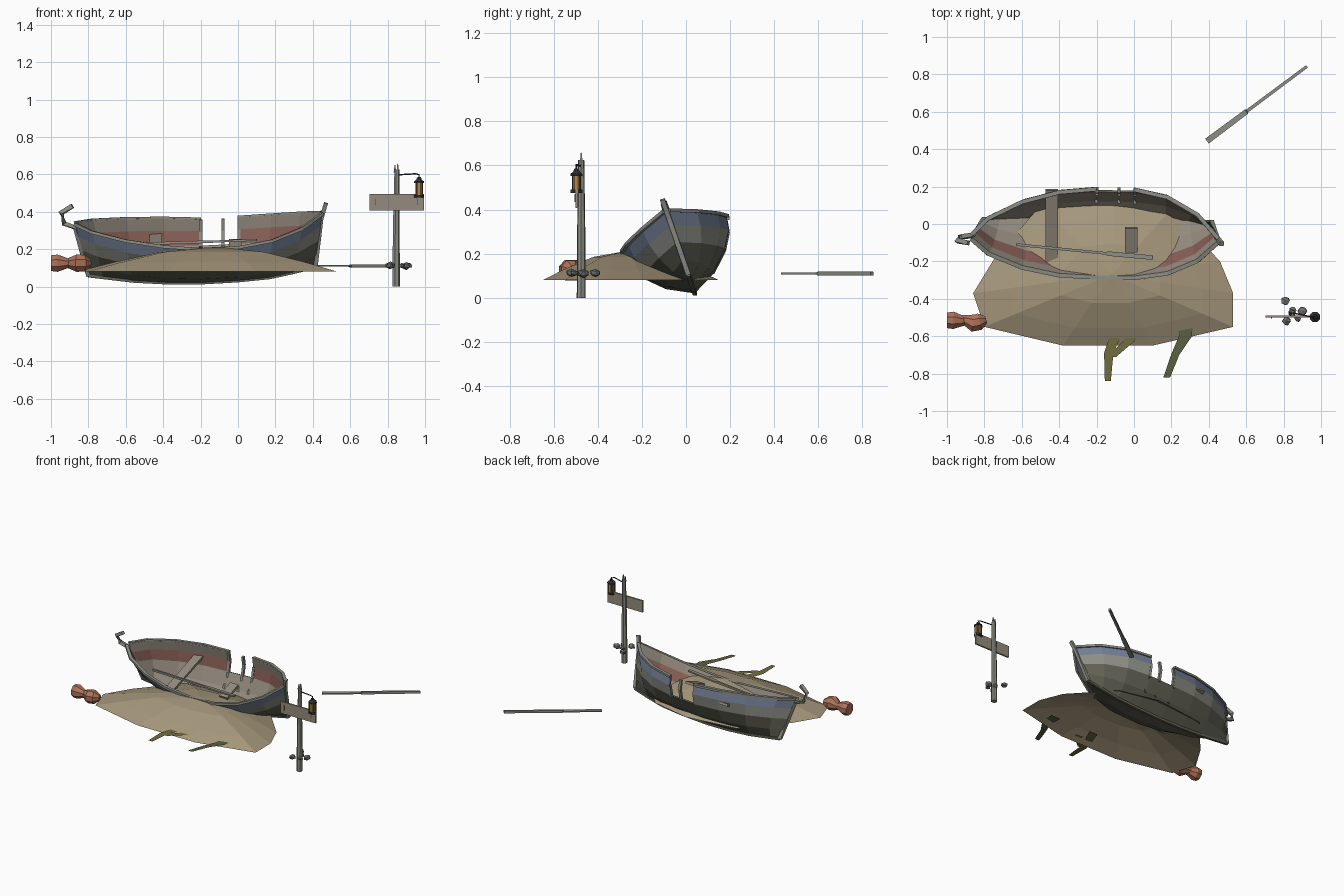
import bpy, bmesh, math, random
from mathutils import Vector, Matrix

if "Cube" in bpy.data.objects:
    bpy.data.objects.remove(bpy.data.objects["Cube"])

random.seed(4)
ROLL = math.radians(19)


def material(name, r, g, b):
    m = bpy.data.materials.new(name)
    m.diffuse_color = (r, g, b, 1)
    m.use_nodes = True
    m.node_tree.nodes["Principled BSDF"].inputs["Base Color"].default_value = m.diffuse_color
    return m


BLUE = material("faded_blue", .17, .21, .30)
GREY = material("grey_wood", .27, .27, .24)
OLIVE = material("dark_hull", .12, .12, .09)
TAN = material("pale_wood", .30, .26, .21)
RED = material("faded_red", .24, .11, .09)
SAND = material("sand", .38, .31, .20)
CLAY = material("clay", .42, .17, .10)
KELP = material("kelp_green", .10, .12, .05)
KELP2 = material("kelp_brown", .17, .15, .05)
IRON = material("iron", .03, .03, .035)
GLASS = material("amber_glass", .45, .25, .07)
STONE = material("stone", .17, .17, .16)


def finish(name, bm, *mats):
    me = bpy.data.meshes.new(name)
    bm.to_mesh(me)
    bm.free()
    ob = bpy.data.objects.new(name, me)
    bpy.context.collection.objects.link(ob)
    for m in mats:
        me.materials.append(m)
    return ob


def sweep(name, pts, radii, sides, mat):
    """Closed faceted bar along pts; each radius is a number or (side, up) half sizes."""
    pts = [Vector(p) for p in pts]
    if not isinstance(radii, list):
        radii = [radii] * len(pts)
    bm, rings = bmesh.new(), []
    k = math.sqrt(2) if sides == 4 else 1
    for i, p in enumerate(pts):
        d = (pts[min(i + 1, len(pts) - 1)] - pts[max(i - 1, 0)]).normalized()
        side = d.cross(Vector((0, 0, 1)) if abs(d.z) < .9 else Vector((0, 1, 0))).normalized()
        up = side.cross(d)
        a, b = radii[i] if isinstance(radii[i], tuple) else (radii[i], radii[i])
        angs = [2 * math.pi * (j + .5) / sides for j in range(sides)]
        rings.append([bm.verts.new(p + side * a * k * math.cos(t) + up * b * k * math.sin(t)) for t in angs])
    for r0, r1 in zip(rings, rings[1:]):
        for j in range(sides):
            n = (j + 1) % sides
            bm.faces.new((r0[j], r0[n], r1[n], r1[j]))
    bm.faces.new(rings[0])
    bm.faces.new(rings[-1])
    bmesh.ops.recalc_face_normals(bm, faces=bm.faces[:])
    return finish(name, bm, mat)


def boat(x, v, w):
    """Boat coordinates (along, across, up) to the tilted position in the world."""
    c, s = math.cos(ROLL), math.sin(ROLL)
    return Vector((x, .04 + v * c - w * s, .02 + v * s + w * c))


# Hull stations: sheer x, keel x, half beam, sheer height, keel height
STATIONS = [(-.87, -.80, .012, .335, .04), (-.78, -.72, .10, .32, .03), (-.6, -.56, .185, .30, .01),
            (-.4, -.38, .235, .285, 0), (-.2, -.2, .25, .275, 0), (0, 0, .25, .285, .012),
            (.18, .17, .215, .31, .03), (.34, .30, .13, .35, .06), (.45, .415, .012, .395, .09)]
PROFILE = [(0, 0), (.47, .22), (.79, .5), (.96, .76), (1, 1)]


def hull_point(st, j, inset=0):
    xs, xk, b, ws, wk = st
    f, h = PROFILE[abs(j)]
    v = max(b * f - inset, 0)
    return boat(xk + (xs - xk) * h, math.copysign(v, j), wk + (ws - wk) * h)


# Hull: one strip per plank, upper planks missing in the broken stretch
bm = bmesh.new()
grid = [[bm.verts.new(hull_point(s, j)) for j in range(-4, 5)] for s in STATIONS]
for i in range(len(STATIONS) - 1):
    for j in range(8):
        if i == 4 and j >= 6:
            continue
        f = bm.faces.new((grid[i][j], grid[i][j + 1], grid[i + 1][j + 1], grid[i + 1][j]))
        plank = j - 4 if j >= 4 else 3 - j
        f.material_index = (2, 2, 1, 0)[plank]
hull = finish("hull", bm, BLUE, GREY, OLIVE, TAN, RED, TAN)
mod = hull.modifiers.new("planking", "SOLIDIFY")
mod.thickness = .012
mod.offset = -1
mod.material_offset = 3

# Rails, ribs, keel and end posts
for name, j, part in (("port_rail", -4, STATIONS), ("starboard_rail_aft", 4, STATIONS[:5]),
                      ("starboard_rail_fore", 4, STATIONS[5:])):
    sweep(name, [hull_point(s, j) for s in part], (.011, .008), 4, GREY)
for n, x, top in (("a", -.2, 4), ("b", -.08, 4), ("c", .005, 3)):
    t = (x + .2) / .2
    st = [a + (b - a) * t for a, b in zip(STATIONS[4], STATIONS[5])]
    sweep("rib_" + n, [hull_point(st, j, .012) for j in range(1, top + 1)], .009, 4, GREY)
sweep("keel", [boat(s[1], 0, s[4]) for s in STATIONS], .009, 4, OLIVE)
sweep("curled_post", [boat(-.80, 0, .04), boat(-.865, 0, .31), boat(-.93, 0, .335),
                      boat(-.945, 0, .395), boat(-.885, 0, .435)], .012, 4, GREY)
sweep("straight_post", [boat(.415, 0, .09), boat(.445, 0, .36), boat(.47, 0, .45)], .011, 4, GREY)

# Seats and the oar left in the boat
sweep("seat", [boat(-.44, -.225, .2), boat(-.44, .22, .2)], (.033, .009), 4, TAN)
sweep("broken_seat", [(-.015, -.15, .195), (-.015, -.02, .245)], (.033, .009), 4, TAN)
sweep("boat_oar", [(-.63, -.11, .225), (-.15, -.157, .24), (-.14, -.158, .24), (.1, -.18, .25)],
      [.007, .007, (.012, .006), (.012, .005)], 4, GREY)

# Sand bank: open faceted shell falling away from its crest
RIM = [(-.86, -.37), (-.8, -.55), (-.38, -.65), (.1, -.65), (.53, -.55), (.53, -.37),
       (.46, -.2), (.2, .08), (-.1, .15), (-.5, .1), (-.75, -.19)]
crest = Vector((-.12, -.27))
bm = bmesh.new()
top = bm.verts.new((*crest, .212))
prev = None
for t, z in ((.4, .185), (.75, .128), (1, .08)):
    ring = [bm.verts.new((*crest.lerp(Vector(p), t), z)) for p in RIM]
    for k in range(len(RIM)):
        n = (k + 1) % len(RIM)
        bm.faces.new((prev[k], ring[k], ring[n], prev[n]) if prev else (top, ring[k], ring[n]))
    prev = ring
finish("sand_bank", bm, SAND)


# Kelp: flat ribbons lying on the beach
def ribbon(name, pts, mat):
    bm = bmesh.new()
    rows = [(bm.verts.new((x - w, y, .1)), bm.verts.new((x + w, y, .1))) for x, y, w in pts]
    for a, b in zip(rows, rows[1:]):
        bm.faces.new((a[0], b[0], b[1], a[1]))
    finish(name, bm, mat)


ribbon("kelp_left", [(-.06, -.5, .035), (-.1, -.6, .03), (-.135, -.69, .025), (-.14, -.84, .016)], KELP2)
ribbon("kelp_branch", [(-.01, -.59, .03), (-.02, -.62, .03), (-.12, -.71, .025)], KELP2)
ribbon("kelp_right", [(.275, -.5, .04), (.275, -.6, .035), (.22, -.7, .022), (.175, -.82, .018)], KELP)

# Loose oar on the beach
sweep("beach_oar", [(.39, .443, .11), (.60, .60, .11), (.605, .604, .11), (.925, .843, .11)],
      [(.016, .004), (.014, .004), .009, .008], 4, GREY)

# Clay floats
sweep("float_left", [(-1, -.515, .125), (-.965, -.515, .125), (-.895, -.52, .125)],
      [.045, .05, .022], 8, CLAY)
sweep("float_right", [(-.925, -.505, .125), (-.86, -.53, .125), (-.825, -.522, .125), (-.79, -.512, .125)],
      [.02, .05, .048, .022], 8, CLAY)

# Sign post with splintered top, board and nails
PX, PY = .845, -.475
sweep("sign_post", [(PX, PY, 0), (PX, PY, .3), (PX + .004, PY, .625)], [.021, .019, .014], 7, GREY)
for dx, h in ((-.006, .65), (.009, .658)):
    sweep("splinter", [(PX + dx, PY, .61), (PX + dx, PY, h)], [.007, .002], 4, GREY)
sweep("sign_board", [(.703, -.495, .45), (.995, -.495, .45)], (.006, .044), 4, TAN)
for x in (.735, .96):
    sweep("board_mark", [(x, -.502, .435), (x, -.502, .47)], .003, 4, RED)

# Hanging lantern
LX, LY = .968, -.497
sweep("bracket", [(PX, PY, .597), (.95, LY, .603), (LX, LY, .598), (LX, LY, .575)], .004, 5, IRON)
sweep("lantern_base", [(LX, LY, .476), (LX, LY, .49)], .029, 8, IRON)
sweep("lantern_glass", [(LX, LY, .488), (LX, LY, .555)], .022, 8, GLASS)
sweep("lantern_cap", [(LX, LY, .553), (LX, LY, .562), (LX, LY, .572), (LX, LY, .585)],
      [.03, .029, .016, .01], 8, IRON)
for k in range(4):
    a = math.pi / 4 + k * math.pi / 2
    x, y = LX + .024 * math.cos(a), LY + .024 * math.sin(a)
    sweep("lantern_bar", [(x, y, .485), (x, y, .558)], .002, 4, IRON)

# Stones around the post
for x, y, r in ((.81, -.41, .027), (.815, -.52, .026), (.85, -.462, .022), (.90, -.465, .028), (.875, -.505, .02)):
    bm = bmesh.new()
    bmesh.ops.create_icosphere(bm, subdivisions=1, radius=r)
    for v in bm.verts:
        v.co *= random.uniform(.8, 1.1)
        v.co.z *= .8
    bmesh.ops.translate(bm, verts=bm.verts[:], vec=(x, y, .112))
    finish("stone", bm, STONE)
